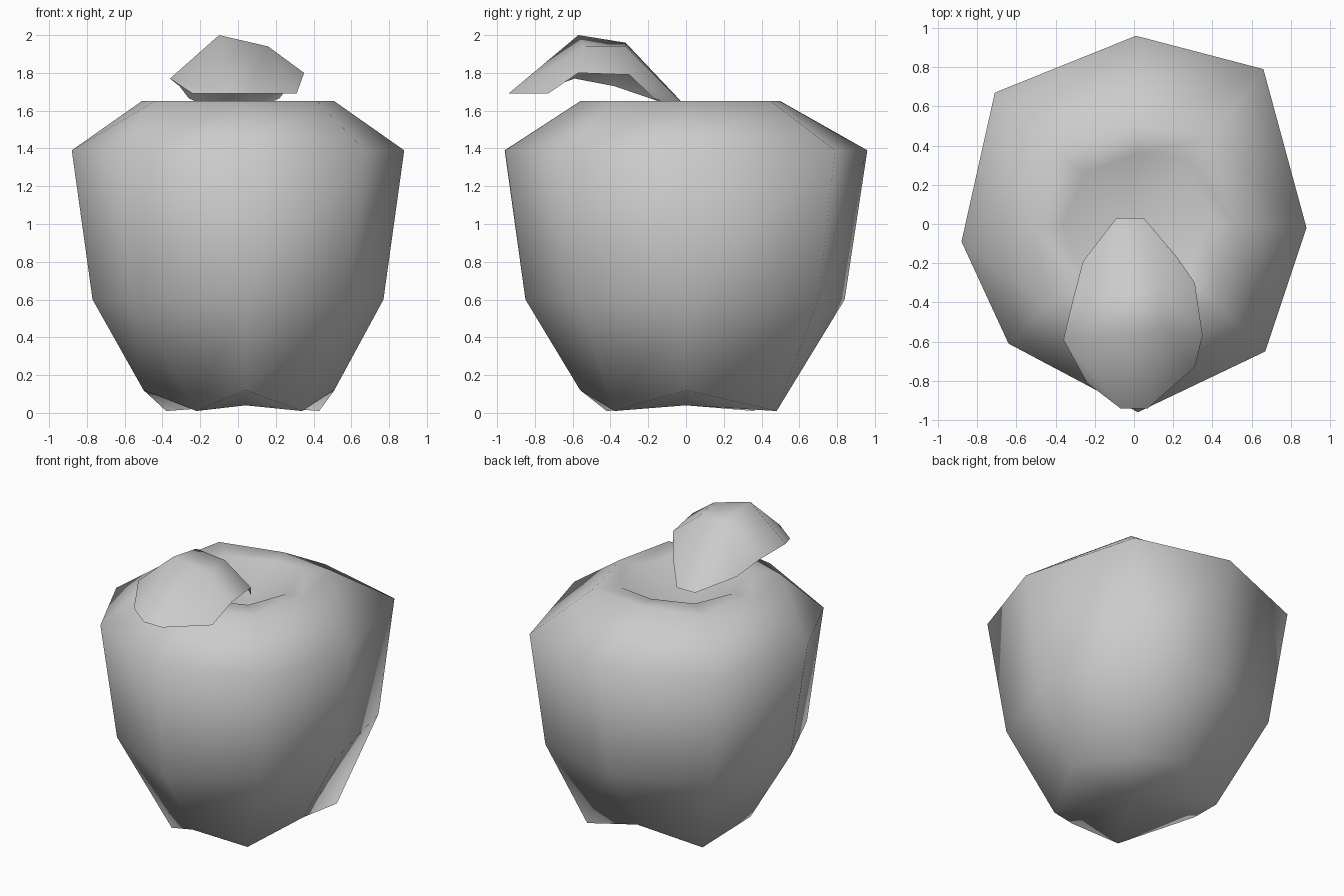
import bpy, bmesh

if "Cube" in bpy.data.objects:
    bpy.data.objects.remove(bpy.data.objects["Cube"])


def add_mesh(name, verts, faces):
    me = bpy.data.meshes.new(name)
    me.from_pydata(verts, [], faces)
    bm = bmesh.new()
    bm.from_mesh(me)
    bmesh.ops.recalc_face_normals(bm, faces=bm.faces)
    bm.to_mesh(me)
    bm.free()
    me.polygons.foreach_set("use_smooth", [True] * len(me.polygons))
    ob = bpy.data.objects.new(name, me)
    bpy.context.collection.objects.link(ob)
    return ob


# Fruit: eight-sided rings, bottom to top, each (outline, heights), from +x round
rings = [
    ([(.51, 0), (.43, .48), (.02, .51), (-.38, .36), (-.5, 0), (-.22, -.42), (.04, -.56), (.34, -.38)],
     [.12, .01]),
    ([(.77, -.02), (.6, .7), (.01, .84), (-.62, .59), (-.77, -.06), (-.56, -.54), (.02, -.85), (.58, -.57)],
     [.6]),
    ([(.88, -.02), (.66, .79), (.01, .96), (-.71, .67), (-.88, -.09), (-.64, -.61), (.02, -.96), (.67, -.65)],
     [1.39]),
    ([(.51, 0), (.4, .45), (.01, .5), (-.42, .39), (-.51, -.03), (-.44, -.41), (.01, -.56), (.42, -.4)],
     [1.65]),
    ([(.37, 0), (.27, .33), (.02, .36), (-.25, .26), (-.36, 0), (-.27, -.27), (0, -.37), (.27, -.27)],
     [1.645]),
]
N = 8
verts = [(x, y, zs[i % len(zs)]) for pts, zs in rings for i, (x, y) in enumerate(pts)]
faces = [(r * N + i, r * N + (i + 1) % N, (r + 1) * N + (i + 1) % N, (r + 1) * N + i)
         for r in range(len(rings) - 1) for i in range(N)]
# Close with an underside centre and the dimple centre
under, dimple, last = len(verts), len(verts) + 1, (len(rings) - 1) * N
verts += [(.04, 0, .04), (0, 0, 1.4)]
for i in range(N):
    j = (i + 1) % N
    faces += [(under, j, i), (dimple, last + i, last + j)]
add_mesh("fruit_body", verts, faces)

# Leaf: arched sheet, rows of four from the base to the tip
rows = [
    [(-.26, -.19, 1.665), (-.09, .03, 1.59), (.05, .03, 1.59), (.22, -.17, 1.665)],
    [(-.31, -.38, 1.73), (-.1, -.32, 1.96), (.12, -.32, 1.94), (.31, -.3, 1.79)],
    [(-.36, -.59, 1.77), (-.1, -.57, 2.0), (.16, -.54, 1.94), (.35, -.57, 1.8)],
    [(-.24, -.81, 1.69), (-.07, -.94, 1.69), (.07, -.94, 1.69), (.31, -.73, 1.69)],
]
leaf = add_mesh("leaf", [v for row in rows for v in row],
                [(4 * r + i, 4 * r + i + 1, 4 * r + i + 5, 4 * r + i + 4)
                 for r in range(3) for i in range(3)])
if sum(p.normal.z for p in leaf.data.polygons) < 0:
    leaf.data.flip_normals()
